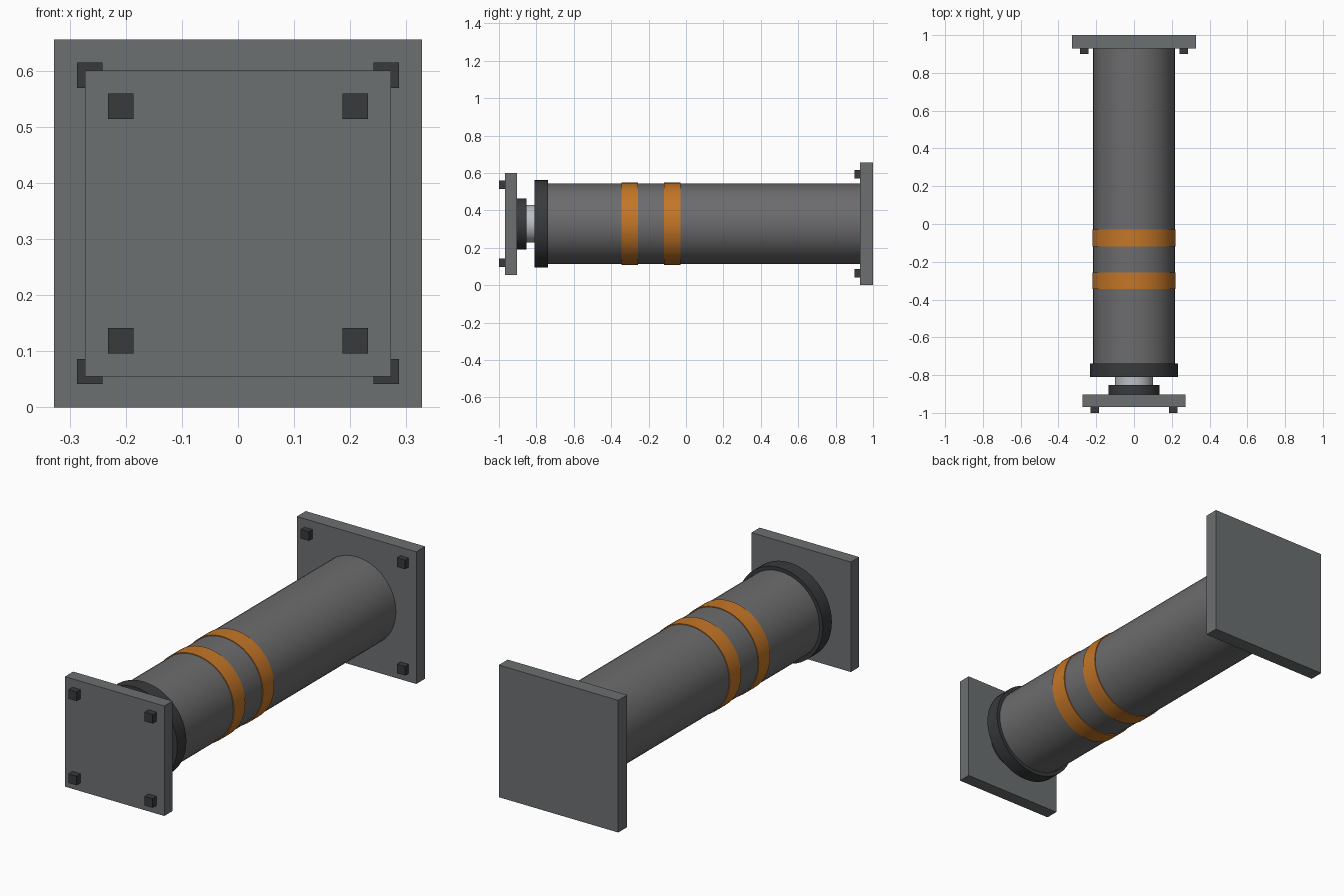
import bpy
from math import radians

if "Cube" in bpy.data.objects:
    bpy.data.objects.remove(bpy.data.objects["Cube"])

CZ = 0.328  # height of the cylinder axis


def material(name, rgb):
    m = bpy.data.materials.new(name)
    m.diffuse_color = (*rgb, 1)
    m.use_nodes = True
    m.node_tree.nodes["Principled BSDF"].inputs["Base Color"].default_value = m.diffuse_color
    return m


STEEL = material("steel", (0.15, 0.16, 0.165))
BODY = material("body_grey", (0.15, 0.15, 0.155))
DARK = material("dark_steel", (0.04, 0.042, 0.045))
CHROME = material("chrome", (0.5, 0.52, 0.55))
ORANGE = material("orange", (0.55, 0.18, 0.02))


def tube(name, r, y0, y1, mat):
    bpy.ops.mesh.primitive_cylinder_add(
        vertices=48, radius=r, depth=y1 - y0,
        location=(0, (y0 + y1) / 2, CZ), rotation=(radians(90), 0, 0))
    ob = bpy.context.object
    ob.name = name
    ob.data.materials.append(mat)
    bpy.ops.object.shade_smooth_by_angle(angle=radians(30))


def box(name, x, z, half, y0, y1, mat):
    bpy.ops.mesh.primitive_cube_add(size=1, location=(x, (y0 + y1) / 2, z))
    ob = bpy.context.object
    ob.name = name
    ob.scale = (2 * half, y1 - y0, 2 * half)
    bpy.ops.object.transform_apply(location=False, rotation=False, scale=True)
    ob.data.materials.append(mat)


def bolts(name, offset, y0, y1):
    for i, (sx, sz) in enumerate([(-1, -1), (1, -1), (-1, 1), (1, 1)]):
        box(f"{name}_{i + 1}", sx * offset, CZ + sz * offset, 0.0225, y0, y1, DARK)


# Mounting plates with their corner bolts
box("back_plate", 0, CZ, 0.328, 0.93, 1.0, STEEL)
bolts("back_bolt", 0.264, 0.901, 0.935)
box("front_plate", 0, CZ, 0.273, -0.968, -0.903, STEEL)
bolts("front_bolt", 0.209, -1.0, -0.963)

# Barrel, end collar, piston rod and rod flange
tube("barrel", 0.216, -0.76, 0.935, BODY)
tube("barrel_collar", 0.234, -0.81, -0.739, DARK)
tube("piston_rod", 0.1, -0.87, -0.80, CHROME)
tube("rod_flange", 0.136, -0.905, -0.852, DARK)

# Painted warning bands
for i, y in enumerate((-0.301, -0.074)):
    tube(f"warning_band_{i + 1}", 0.22, y - 0.044, y + 0.044, ORANGE)
